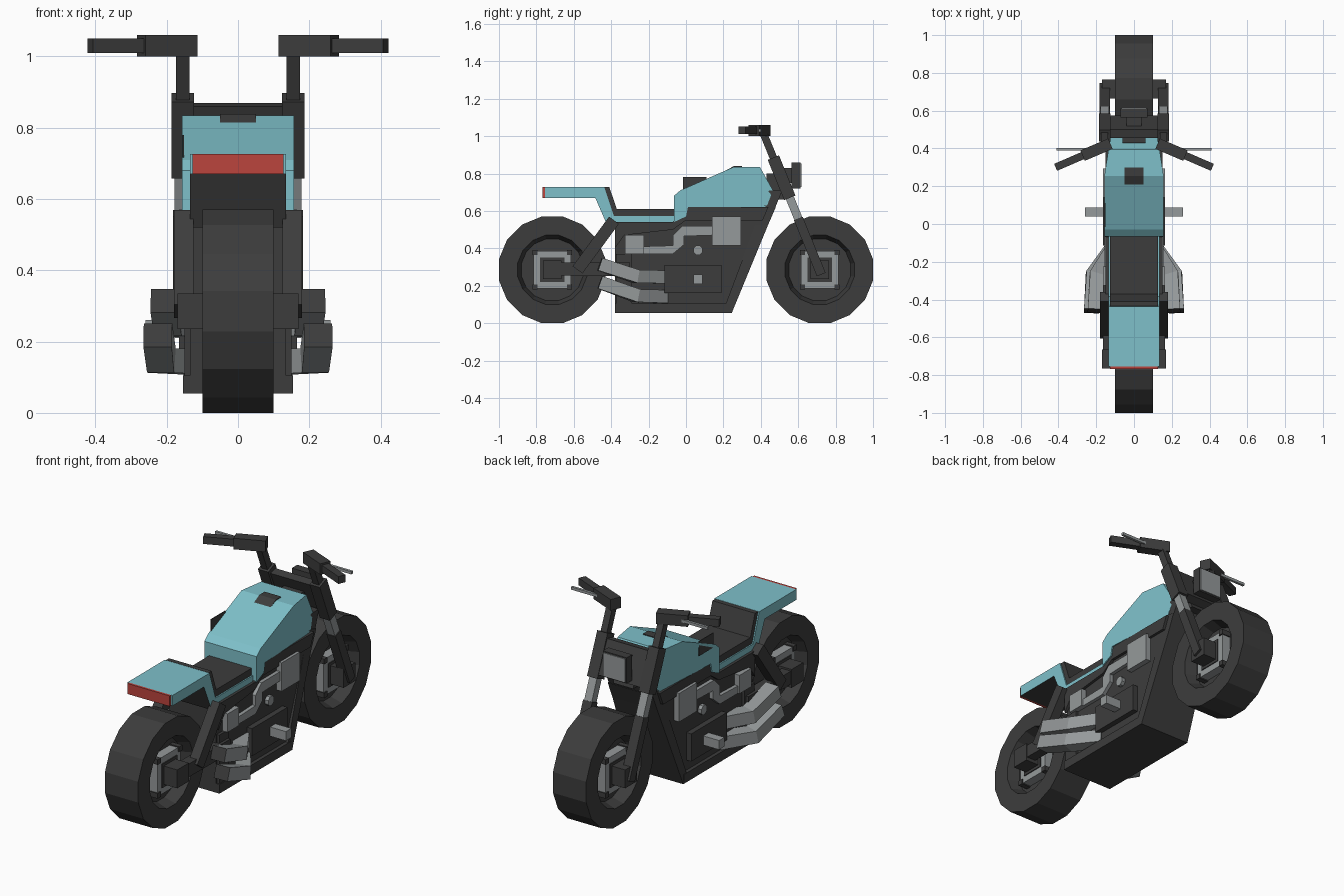
import bpy, bmesh, math
from mathutils import Vector

if "Cube" in bpy.data.objects:
    bpy.data.objects.remove(bpy.data.objects["Cube"])


def material(name, rgb):
    m = bpy.data.materials.new(name)
    m.diffuse_color = (*rgb, 1)
    m.use_nodes = True
    m.node_tree.nodes["Principled BSDF"].inputs["Base Color"].default_value = m.diffuse_color
    return m


DARK = material("charcoal", (0.046, 0.046, 0.046))
CYAN = material("pale cyan", (0.21, 0.53, 0.59))
GREY = material("metal grey", (0.30, 0.32, 0.325))
RED = material("red", (0.50, 0.058, 0.048))


def finish(name, bm, mats, mirror=False):
    bmesh.ops.recalc_face_normals(bm, faces=bm.faces[:])
    me = bpy.data.meshes.new(name)
    bm.to_mesh(me)
    bm.free()
    ob = bpy.data.objects.new(name, me)
    bpy.context.collection.objects.link(ob)
    for m in mats:
        me.materials.append(m)
    if mirror:
        ob.modifiers.new("mirror", 'MIRROR').use_mirror_merge = False
    return ob


def prism(name, profile, x0, x1, mat, mirror=False, shape=None, under=None):
    """Side profile (y, z) extruded across x; 'under' colours faces that look down."""
    bm = bmesh.new()
    a, b = ([bm.verts.new((x, y, z)) for y, z in profile] for x in (x0, x1))
    n = len(profile)
    bm.faces.new(a)
    bm.faces.new(b[::-1])
    for i in range(n):
        bm.faces.new((a[i], a[(i + 1) % n], b[(i + 1) % n], b[i]))
    if shape:
        for v in bm.verts:
            v.co.x *= shape(v.co)
    bmesh.ops.recalc_face_normals(bm, faces=bm.faces[:])
    if under:
        for f in bm.faces:
            f.material_index = int(f.normal.z < -0.3)
    return finish(name, bm, [mat, under] if under else [mat], mirror)


def box(name, x, y, z, mat, mirror=False):
    return prism(name, [(y[0], z[0]), (y[1], z[0]), (y[1], z[1]), (y[0], z[1])],
                 x[0], x[1], mat, mirror)


def bar(name, points, w, h, mat, end=None):
    """Square tube along a path, on both sides; 'end' colours the last cap."""
    pts = [Vector(p) for p in points]
    bm = bmesh.new()
    rings = []
    for i, p in enumerate(pts):
        d = pts[min(i + 1, len(pts) - 1)] - pts[max(i - 1, 0)]
        side = d.cross(Vector((0, 0, 1))).normalized()
        up = side.cross(d).normalized()
        rings.append([bm.verts.new(p + side * s * w / 2 + up * t * h / 2)
                      for s, t in ((-1, -1), (1, -1), (1, 1), (-1, 1))])
    for r, s in zip(rings, rings[1:]):
        for k in range(4):
            bm.faces.new((r[k], r[(k + 1) % 4], s[(k + 1) % 4], s[k]))
    bm.faces.new(rings[0])
    cap = bm.faces.new(rings[-1])
    if end:
        cap.material_index = 1
    return finish(name, bm, [mat, end] if end else [mat], True)


def wheel(name, cy, sides=16):
    """Tyre and recessed rim, turned from one closed section."""
    sec = [(-.035, .05), (-.035, .165), (-.1, .185), (-.1, .285),
           (.1, .285), (.1, .185), (.035, .165), (.035, .05)]
    k = 1 / math.cos(math.pi / sides)
    bm = bmesh.new()
    rings = []
    for i in range(sides):
        a = 2 * math.pi * (i + .5) / sides
        rings.append([bm.verts.new((x, cy + r * k * math.cos(a), .285 + r * k * math.sin(a)))
                      for x, r in sec])
    for i in range(sides):
        p, q = rings[i], rings[(i + 1) % sides]
        for j in range(len(sec)):
            m = (j + 1) % len(sec)
            bm.faces.new((p[j], p[m], q[m], q[j]))
    finish(name, bm, [DARK])


# Wheels with hubs, axles and corner bolts
for label, cy in (("rear", -.715), ("front", .715)):
    wheel(label + "_wheel", cy)
    box(label + "_hub", (-.085, .085), (cy - .1, cy + .1), (.185, .385), GREY)
    box(label + "_axle", (-.17, .17), (cy - .05, cy + .05), (.235, .335), DARK)
    box(label + "_hub_plate", (-.09, .09), (cy - .065, cy + .065), (.22, .35), DARK)
    for sy in (-1, 1):
        for sz in (-1, 1):
            by, bz = cy + sy * .092, .285 + sz * .092
            box(label + "_hub_bolt", (-.092, .092), (by - .014, by + .014),
                (bz - .014, bz + .014), DARK)

# Engine body, bottom rail and front down tube
prism("engine_body", [(-.38, .055), (.235, .055), (.48, .62), (.44, .63), (0, .63),
                      (-.07, .54), (-.38, .54)], -.135, .135, DARK)
box("bottom_rail", (-.155, .155), (-.38, .24), (.055, .105), DARK)
prism("down_tube", [(.195, .055), (.245, .055), (.515, .71), (.44, .71)], -.155, .155, DARK,
      shape=lambda c: .82 if c.z > .6 else 1)
prism("frame_side", [(-.38, .40), (-.33, .47), (-.07, .5), (0, .55), (.41, .55),
                     (.44, .62), (0, .62), (-.07, .54), (-.38, .54)], .13, .15, DARK, True)
box("engine_cover", (.13, .165), (-.115, .19), (.16, .31), DARK, True)
box("rear_cover", (.13, .15), (-.375, -.29), (.10, .37), DARK, True)

# Metal engine details
box("air_filter", (.13, .165), (.14, .295), (.415, .57), GREY, True)
box("side_box", (.13, .165), (-.325, -.225), (.37, .47), GREY, True)
prism("engine_pipe", [(-.225, .37), (-.07, .37), (-.01, .42), (-.01, .465), (.14, .47),
                      (.14, .52), (-.02, .52), (-.07, .47), (-.07, .415), (-.225, .41)],
      .13, .155, GREY, True)
prism("engine_cap", [(.064 + .027 * math.cos(math.pi * (i + .5) / 4),
                      .39 + .027 * math.sin(math.pi * (i + .5) / 4)) for i in range(8)],
      .13, .155, GREY, True)
box("foot_peg", (.13, .26), (.04, .087), (.21, .26), GREY, True)

# Exhausts, two each side, with dark openings
bar("upper_exhaust", [(.11, -.13, .247), (.195, -.265, .25), (.205, -.46, .315)],
    .08, .07, GREY, DARK)
bar("lower_exhaust", [(.11, -.12, .142), (.215, -.265, .147), (.225, -.46, .218)],
    .08, .07, GREY, DARK)

# Fuel tank and cap
prism("fuel_tank", [(-.065, .54), (0, .57), (.01, .62), (.43, .62), (.465, .71), (.44, .755),
                    (.395, .835), (.255, .835), (-.03, .71), (-.065, .68)],
      -.157, .157, CYAN,
      shape=lambda c: .8 if c.y > .43 and c.z > .7 else (.86 if c.y > .39 else 1))
prism("tank_cap", [(.2, .81), (.255, .839), (.3, .839), (.3, .80)], -.05, .05, DARK)
box("tank_side_plate", (-.156, -.152), (-.015, .11), (.70, .78), DARK)

# Seat, tail and tail light
prism("seat", [(-.445, .71), (-.435, .727), (-.41, .727), (-.37, .61), (-.06, .61),
               (-.06, .56), (-.39, .56)], -.128, .128, DARK)
prism("tail_fairing", [(-.755, .67), (-.485, .67), (-.42, .52), (-.065, .52), (-.02, .57),
                       (-.065, .572), (-.385, .572), (-.437, .727), (-.755, .727)],
      -.135, .135, CYAN, under=DARK)
box("tail_light", (-.127, .127), (-.768, -.755), (.67, .727), RED)

# Swingarm and rear struts
prism("swingarm", [(-.765, .255), (-.3, .25), (-.3, .325), (-.765, .325)], .11, .165, DARK, True)
bar("rear_strut", [(.152, -.58, .285), (.152, -.385, .55)], .055, .065, DARK)


# Fork: lower legs, grey tubes, upper sleeves and risers along one sloping line
def on_fork(z, x=.155):
    return (x, .715 - (z - .28) * .41, z)


bar("fork_leg", [on_fork(.26), on_fork(.56)], .055, .05, DARK)
bar("fork_tube", [on_fork(.54), on_fork(.70)], .045, .045, GREY)
bar("fork_sleeve", [on_fork(.67), on_fork(.885)], .062, .065, DARK)
bar("handlebar_riser", [on_fork(.87), on_fork(1.03)], .037, .04, DARK)
prism("fork_plate", [(.535, .68), (.575, .70), (.50, .87), (.455, .86)], -.13, .13, DARK)
prism("steering_head", [(.43, .66), (.54, .66), (.49, .80), (.43, .80)], -.06, .06, DARK)

# Headlight
box("headlight_mount", (-.04, .04), (.49, .57), (.75, .83), DARK)
box("headlight", (-.072, .072), (.565, .612), (.72, .86), DARK)
box("headlight_lens", (-.066, .066), (.612, .617), (.727, .853), GREY)

# Handlebars, grips and levers
bar("handlebar", [(.125, .425, 1.03), (.272, .362, 1.03)], .06, .06, DARK)
bar("grip", [(.26, .367, 1.03), (.415, .30, 1.03)], .04, .04, DARK)
box("lever", (.19, .41), (.388, .402), (1.022, 1.037), GREY, True)
